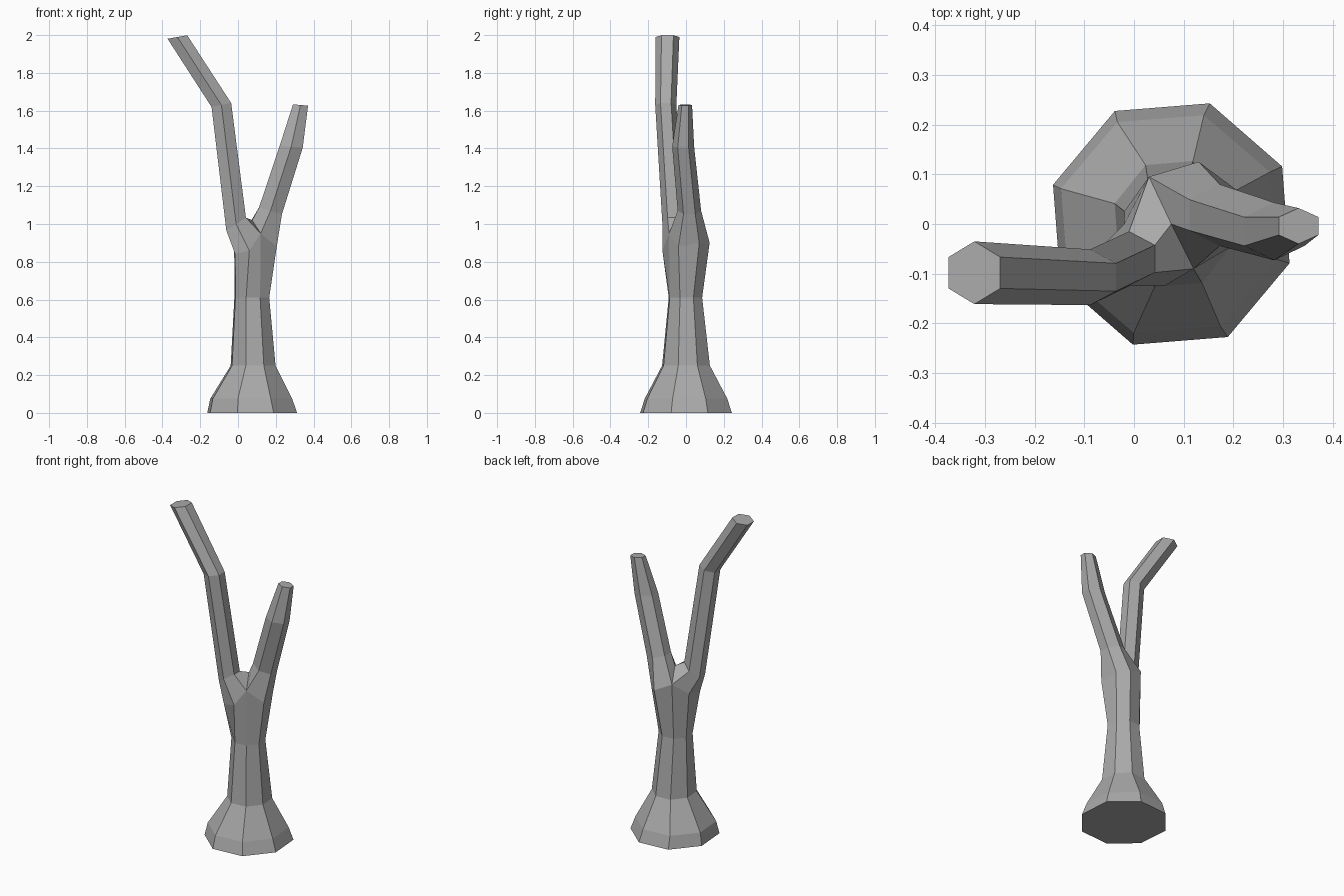
import bpy
import bmesh
from math import cos, sin, radians

cube = bpy.data.objects.get("Cube")
if cube:
    bpy.data.objects.remove(cube)

bm = bmesh.new()


def ring(center, rx, ry, start, count, step, tilt=0.0):
    """Polygon ring of vertices; tilt raises it towards +x."""
    cx, cy, cz = center
    verts = []
    for i in range(count):
        a = radians(start + step * i)
        dx, dy = rx * cos(a), ry * sin(a)
        verts.append(bm.verts.new((cx + dx, cy + dy, cz + tilt * dx)))
    return verts


def bridge(lower, upper):
    n = len(lower)
    for i in range(n):
        j = (i + 1) % n
        bm.faces.new((lower[i], lower[j], upper[j], upper[i]))


def loft(rings):
    for lower, upper in zip(rings, rings[1:]):
        bridge(lower, upper)


# Flared root and eight-sided trunk
trunk = [ring(c, rx, ry, 162, 8, -45) for c, rx, ry in (
    ((0.075, 0, 0), 0.25, 0.255),
    ((0.07, 0, 0.075), 0.228, 0.23),
    ((0.08, 0, 0.25), 0.125, 0.133),
    ((0.073, -0.003, 0.61), 0.097, 0.093),
)]
bm.faces.new(trunk[0])

# Top of the trunk, with front and back crotch points
crown = [bm.verts.new(p) for p in (
    (-0.02, 0.0, 0.87), (0.03, 0.095, 0.95),
    (0.13, 0.125, 0.9), (0.19, 0.07, 0.9),
    (0.205, -0.04, 0.88), (0.12, -0.09, 0.95),
    (0.06, -0.125, 0.86), (-0.015, -0.115, 0.84),
)]
saddle = bm.verts.new((0.075, 0.0, 1.02))
loft(trunk + [crown])

# Tall branch leaning to the right, bent near its end
tall = [[crown[i] for i in (5, 6, 7, 0, 1)] + [saddle]]
tall += [ring(c, rx, ry, -30, 6, -60, t) for c, rx, ry, t in (
    ((-0.01, -0.07, 1.0), 0.06, 0.055, 0.65),
    ((-0.088, -0.107, 1.63), 0.06, 0.056, 0.2),
    ((-0.321, -0.098, 1.99), 0.06, 0.063, 0.18),
)]
loft(tall)
bm.faces.new(tall[-1])

# Shorter branch leaning to the left
short = [[crown[i] for i in (1, 2, 3, 4, 5)] + [saddle]]
short += [ring(c, rx, ry, 150, 6, -60, t) for c, rx, ry, t in (
    ((0.172, 0.018, 1.07), 0.07, 0.062, -0.3),
    ((0.282, -0.015, 1.41), 0.07, 0.058, -0.1),
    ((0.331, -0.004, 1.63), 0.046, 0.036, -0.08),
)]
loft(short)
bm.faces.new(short[-1])

bmesh.ops.recalc_face_normals(bm, faces=bm.faces)
mesh = bpy.data.meshes.new("tree_trunk")
bm.to_mesh(mesh)
bm.free()

# Plain grey material
color = (0.4, 0.4, 0.4, 1)
grey = bpy.data.materials.new("grey")
grey.use_nodes = True
grey.diffuse_color = color
grey.node_tree.nodes["Principled BSDF"].inputs["Base Color"].default_value = color
mesh.materials.append(grey)

tree = bpy.data.objects.new("tree_trunk", mesh)
bpy.context.collection.objects.link(tree)
